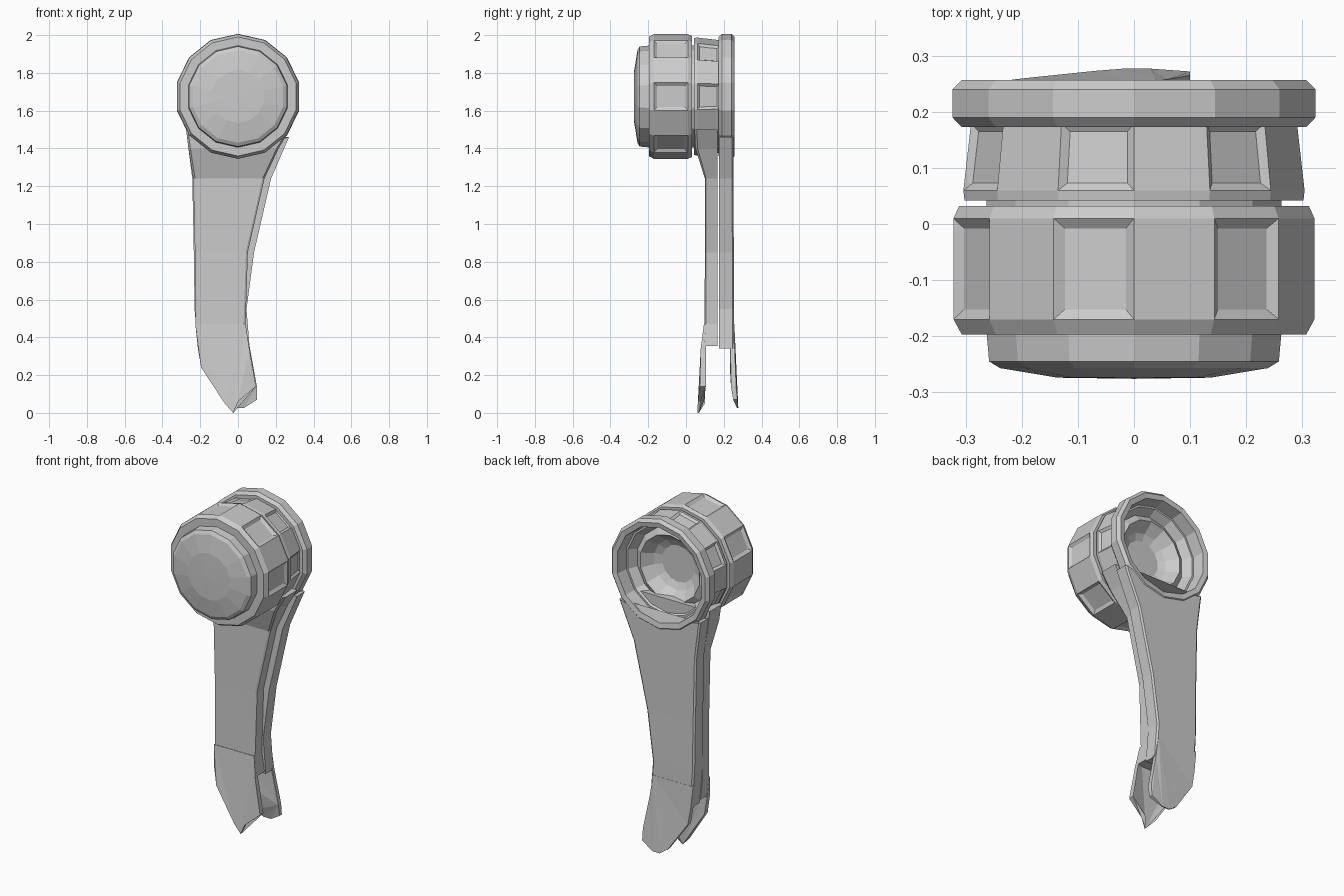
import bpy, bmesh, math

if "Cube" in bpy.data.objects:
    bpy.data.objects.remove(bpy.data.objects["Cube"])

CZ = 1.675   # height of the drum axis
SIDES = 14


def finish(name, bm):
    bmesh.ops.recalc_face_normals(bm, faces=bm.faces)
    me = bpy.data.meshes.new(name)
    bm.to_mesh(me)
    bm.free()
    ob = bpy.data.objects.new(name, me)
    bpy.context.collection.objects.link(ob)
    return ob


def lathe(name, profile, panel=None, closed=False):
    """Turn (radius, y) points about the drum axis; panel = (row, inset, depth)."""
    bm = bmesh.new()
    rings = []
    for r, y in profile:
        if r == 0:
            rings.append([bm.verts.new((0, y, CZ))] * SIDES)
        else:
            rings.append([bm.verts.new((r * math.sin(2 * math.pi * i / SIDES), y,
                                        CZ + r * math.cos(2 * math.pi * i / SIDES)))
                          for i in range(SIDES)])
    pairs = list(zip(rings, rings[1:]))
    if closed:
        pairs.append((rings[-1], rings[0]))
    panels = []
    for row, (a, b) in enumerate(pairs):
        for i in range(SIDES):
            j = (i + 1) % SIDES
            f = bm.faces.new(list(dict.fromkeys((a[i], a[j], b[j], b[i]))))
            if panel and row == panel[0] and i % 2:
                panels.append(f)
    bmesh.ops.recalc_face_normals(bm, faces=bm.faces)
    if panels:
        bmesh.ops.inset_individual(bm, faces=panels, thickness=panel[1], depth=panel[2])
    return finish(name, bm)


def half_shell(name, rows, seam, dip=0):
    """Loft rows of (z, left x, right x, outer y) back to the seam plane."""
    bm = bmesh.new()
    loops = []
    for k, (z, xl, xr, y) in enumerate(rows):
        m = (xl + xr) / 2
        zm = z - (dip if k == 0 else 0)
        edge = y + (seam - y) * 0.1
        loops.append([bm.verts.new(p) for p in (
            (xl, seam, z), (xl, edge, z), (xl + 0.01, y, z), (m, y, zm),
            (xr - 0.01, y, z), (xr, edge, z), (xr, seam, z), (m, seam, zm))])
    for a, b in zip(loops, loops[1:]):
        for i in range(8):
            j = (i + 1) % 8
            bm.faces.new((a[i], a[j], b[j], b[i]))
    bm.faces.new(loops[0])
    bm.faces.new(loops[-1])
    finish(name, bm)


def prong(name, pts):
    """Thin tapering plate from (x, z, outer y, inner y) outline points."""
    bm = bmesh.new()
    out = [bm.verts.new((x, yo, z)) for x, z, yo, yi in pts]
    inn = [bm.verts.new((x, yi, z)) for x, z, yo, yi in pts]
    n = len(pts)
    for i in range(n):
        j = (i + 1) % n
        bm.faces.new((out[i], out[j], inn[j], inn[i]))
    caps = [bm.faces.new(out), bm.faces.new(inn)]
    bmesh.ops.triangulate(bm, faces=caps)
    finish(name, bm)


# Front drum with sunken panels around the side
lathe("front_drum", [(0, -0.19), (0.25, -0.197), (0.315, -0.197), (0.33, -0.17),
                     (0.33, 0.01), (0.32, 0.032), (0, 0.032)], panel=(3, 0.025, -0.012))
# Domed cap on the front
lathe("front_cap", [(0, -0.276), (0.14, -0.274), (0.245, -0.257), (0.265, -0.245),
                    (0.27, -0.19), (0, -0.19)])
# Narrow neck in the gap between the drums
lathe("neck", [(0.27, 0.02), (0.27, 0.06)])
# Middle drum, open to the rear with a stepped funnel inside
lathe("middle_drum", [(0, 0.042), (0.31, 0.042), (0.312, 0.06), (0.298, 0.18),
                      (0.265, 0.18), (0.235, 0.13), (0.2, 0.15), (0.15, 0.09),
                      (0.11, 0.07), (0, 0.07)], panel=(2, 0.02, -0.01))
# Rear rim ring
lathe("rear_ring", [(0.315, 0.173), (0.332, 0.19), (0.332, 0.24), (0.315, 0.257),
                    (0.285, 0.252), (0.275, 0.173)], closed=True)

# Arm: front and rear half shells meeting at a seam
half_shell("front_arm_shell", [(1.50, -0.275, 0.275, 0.045), (1.40, -0.262, 0.215, 0.05),
                               (1.24, -0.237, 0.14, 0.1), (0.85, -0.228, 0.052, 0.1),
                               (0.47, -0.226, 0.04, 0.098), (0.355, -0.212, 0.058, 0.09)], 0.168)
half_shell("rear_arm_shell", [(1.46, -0.27, 0.27, 0.252), (1.24, -0.242, 0.175, 0.252),
                              (0.85, -0.234, 0.085, 0.253), (0.55, -0.23, 0.045, 0.255),
                              (0.34, -0.212, 0.062, 0.255)], 0.174, dip=0.07)

# Forked prongs at the lower end
prong("front_prong", [(-0.226, 0.47, 0.095, 0.105), (-0.212, 0.34, 0.078, 0.105),
                      (-0.195, 0.24, 0.073, 0.105), (-0.07, 0.05, 0.063, 0.1),
                      (-0.025, 0.0, 0.06, 0.068), (0.0, 0.06, 0.063, 0.095),
                      (0.095, 0.14, 0.073, 0.105), (0.06, 0.34, 0.078, 0.105),
                      (0.04, 0.47, 0.095, 0.105)])
prong("rear_prong", [(-0.226, 0.47, 0.256, 0.235), (-0.212, 0.34, 0.258, 0.232),
                     (-0.195, 0.24, 0.26, 0.232), (-0.07, 0.06, 0.273, 0.255),
                     (-0.02, 0.025, 0.277, 0.27), (0.03, 0.025, 0.277, 0.27),
                     (0.1, 0.07, 0.272, 0.25), (0.1, 0.14, 0.265, 0.238),
                     (0.06, 0.34, 0.258, 0.232), (0.04, 0.47, 0.256, 0.235)])
